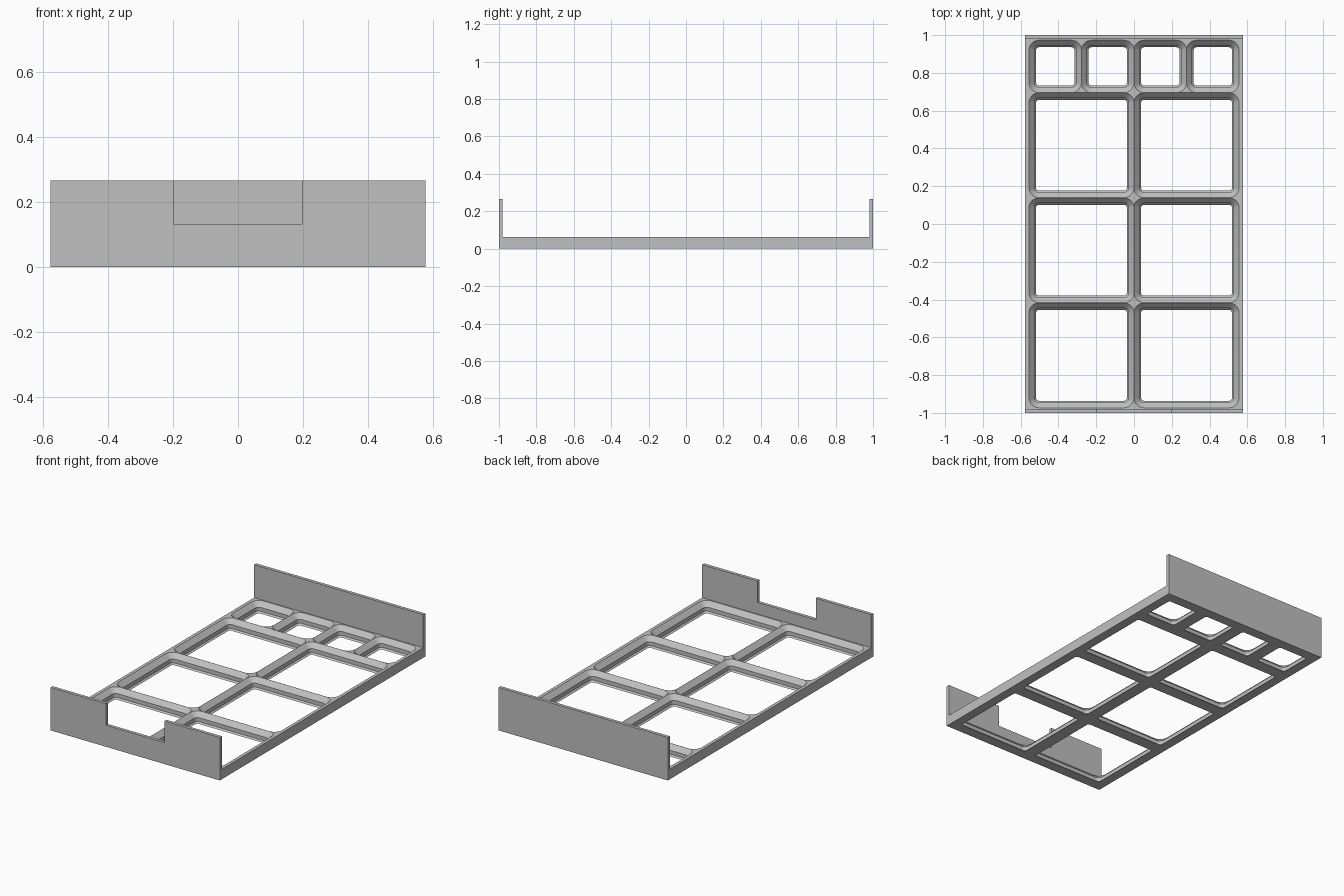
import bpy, bmesh, math

if "Cube" in bpy.data.objects:
    bpy.data.objects.remove(bpy.data.objects["Cube"])

MM = 2 / 151                      # one design millimetre in model units
W, L, H, WALL, FLOOR = 87 * MM, 2.0, 20 * MM, 1.5 * MM, 4.65 * MM
PITCH = 42 * MM

grey = bpy.data.materials.new("light grey plastic")
grey.diffuse_color = (0.53, 0.53, 0.53, 1)
grey.use_nodes = True
grey.node_tree.nodes["Principled BSDF"].inputs["Base Color"].default_value = grey.diffuse_color


def make_object(name, bm):
    bmesh.ops.recalc_face_normals(bm, faces=bm.faces)
    me = bpy.data.meshes.new(name)
    bm.to_mesh(me)
    bm.free()
    ob = bpy.data.objects.new(name, me)
    bpy.context.collection.objects.link(ob)
    me.materials.append(grey)
    return ob


def loft(bm, rings):
    rings = [[bm.verts.new(p) for p in r] for r in rings]
    n = len(rings[0])
    for a, b in zip(rings, rings[1:]):
        for i in range(n):
            j = (i + 1) % n
            bm.faces.new((a[i], a[j], b[j], b[i]))
    bm.faces.new(rings[0])
    bm.faces.new(rings[-1])


def rounded_square(cx, cy, size, r, z, seg=8):
    pts = []
    for k in range(4):
        a0 = math.pi / 4 + k * math.pi / 2
        sx, sy = math.copysign(1, math.cos(a0)), math.copysign(1, math.sin(a0))
        for s in range(seg + 1):
            a = (k + s / seg) * math.pi / 2
            pts.append((cx + sx * (size / 2 - r) + r * math.cos(a),
                        cy + sy * (size / 2 - r) + r * math.sin(a), z))
    return pts


def pocket(bm, cx, cy, size):
    # stepped pocket: low chamfer, straight band, wide upper chamfer
    steps = [(2.85, -1), (2.85, 0), (2.15, 0.7), (2.15, 2.5), (0.03, 4.65), (0.03, 6)]
    loft(bm, [rounded_square(cx, cy, size - 2 * i * MM, (4 - i) * MM, z * MM)
              for i, z in steps])


# tray body: U-shaped section run across the width
section = [(-L/2, 0), (L/2, 0), (L/2, H), (L/2 - WALL, H), (L/2 - WALL, FLOOR),
           (-L/2 + WALL, FLOOR), (-L/2 + WALL, H), (-L/2, H)]
bm = bmesh.new()
loft(bm, [[(x, y, z) for y, z in section] for x in (-W/2, W/2)])
tray = make_object("grid_tray", bm)

# pockets: three rows of large ones, one row of half-size ones at the back
bm = bmesh.new()
y0 = -1.75 * PITCH
for row in range(3):
    for x in (-0.5, 0.5):
        pocket(bm, x * PITCH, y0 + (row + 0.5) * PITCH, PITCH)
for x in (-0.75, -0.25, 0.25, 0.75):
    pocket(bm, x * PITCH, y0 + 3.25 * PITCH, PITCH / 2)

# notch in the front wall
n = 15 * MM
loft(bm, [[(-n, y, 10 * MM), (n, y, 10 * MM), (n, y, H + 0.05), (-n, y, H + 0.05)]
          for y in (-L/2 - 0.01, -L/2 + WALL + 0.004)])
cutter = make_object("pocket_cutter", bm)
cutter.hide_render = True

mod = tray.modifiers.new("cut", 'BOOLEAN')
mod.operation = 'DIFFERENCE'
mod.solver = 'EXACT'
mod.object = cutter
bpy.context.view_layer.objects.active = tray
tray.select_set(True)
bpy.ops.object.modifier_apply(modifier=mod.name)
bpy.data.objects.remove(cutter)

# smooth the rounded pocket corners, keep the steps crisp
bpy.ops.object.shade_smooth_by_angle(angle=math.radians(30))
